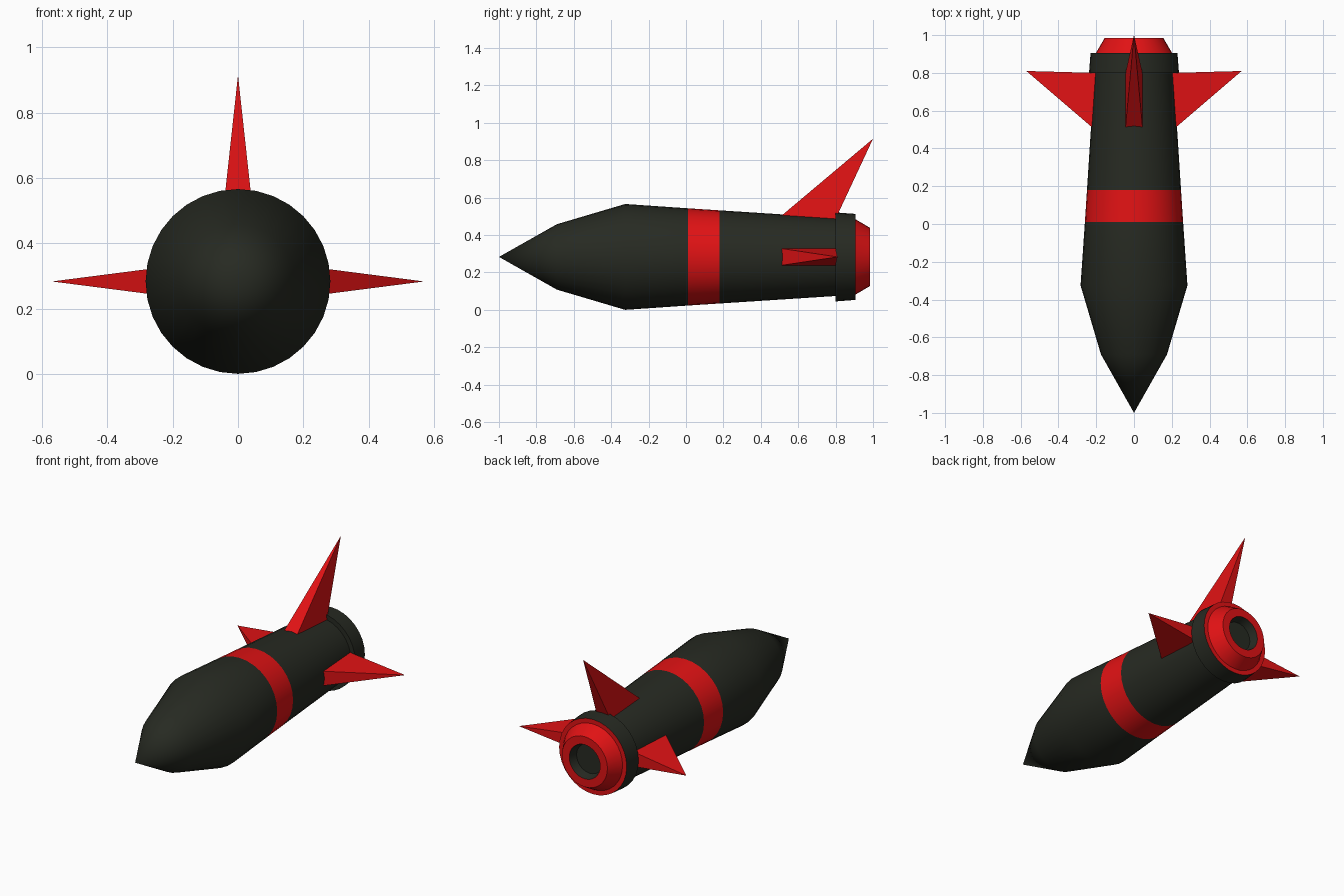
import bpy, bmesh
from math import sin, cos, pi, radians
from mathutils import Matrix

if "Cube" in bpy.data.objects:
    bpy.data.objects.remove(bpy.data.objects["Cube"])

ZC = 0.283      # height of the rocket axis
SIDES = 32


def material(name, rgb):
    m = bpy.data.materials.new(name)
    m.diffuse_color = (*rgb, 1)
    m.use_nodes = True
    m.node_tree.nodes["Principled BSDF"].inputs["Base Color"].default_value = m.diffuse_color
    return m


DARK = material("dark_green", (0.02, 0.023, 0.016))
RED = material("red", (0.75, 0.006, 0.007))


def finish(name, bm, mat, smooth):
    mesh = bpy.data.meshes.new(name)
    bm.to_mesh(mesh)
    bm.free()
    mesh.materials.append(mat)
    ob = bpy.data.objects.new(name, mesh)
    bpy.context.collection.objects.link(ob)
    if smooth:
        bpy.ops.object.select_all(action='DESELECT')
        ob.select_set(True)
        bpy.context.view_layer.objects.active = ob
        bpy.ops.object.shade_smooth_by_angle(angle=radians(30))
    return ob


def revolve(name, profile, mat):
    """Spin (y, radius) points around the long axis."""
    bm = bmesh.new()
    rings = []
    for y, r in profile:
        if r == 0:
            rings.append([bm.verts.new((0, y, ZC))] * SIDES)
        else:
            rings.append([bm.verts.new((r * cos(2 * pi * i / SIDES), y,
                                        ZC + r * sin(2 * pi * i / SIDES)))
                          for i in range(SIDES)])
    for a, b in zip(rings, rings[1:]):
        for i in range(SIDES):
            j = (i + 1) % SIDES
            bm.faces.new(dict.fromkeys((a[i], b[i], b[j], a[j])))
    return finish(name, bm, mat, True)


def fin(name, angle, tip_y, tip_r):
    """Four-sided spike on a rectangular foot, turned around the axis."""
    bm = bmesh.new()
    w = 0.045
    foot = [bm.verts.new(p) for p in ((-w, 0.51, 0.22), (w, 0.51, 0.22),
                                      (w, 0.80, 0.203), (-w, 0.80, 0.203))]
    tip = bm.verts.new((0, tip_y, tip_r))
    bm.faces.new(foot[::-1])
    for i in range(4):
        bm.faces.new((foot[i], foot[(i + 1) % 4], tip))
    bm.transform(Matrix.Translation((0, 0, ZC)) @ Matrix.Rotation(angle, 4, 'Y'))
    bmesh.ops.recalc_face_normals(bm, faces=bm.faces)
    return finish(name, bm, RED, False)


# Hull with a painted band
revolve("nose_hull", [(-1, 0), (-0.69, 0.175), (-0.325, 0.283), (0.01, 0.260)], DARK)
revolve("hull_band", [(0.01, 0.260), (0.18, 0.249)], RED)
revolve("rear_hull", [(0.18, 0.249), (0.80, 0.209)], DARK)

# Collar, exhaust nozzle and its dark recess
revolve("collar", [(0.80, 0.209), (0.80, 0.238), (0.905, 0.230)], DARK)
revolve("nozzle", [(0.905, 0.230), (0.905, 0.202), (0.985, 0.155), (0.985, 0.105)], RED)
revolve("nozzle_recess", [(0.985, 0.105), (0.935, 0.09), (0.935, 0)], DARK)

# Fins
fin("top_fin", 0, 1.0, 0.632)
fin("right_fin", pi / 2, 0.81, 0.57)
fin("left_fin", -pi / 2, 0.81, 0.57)
